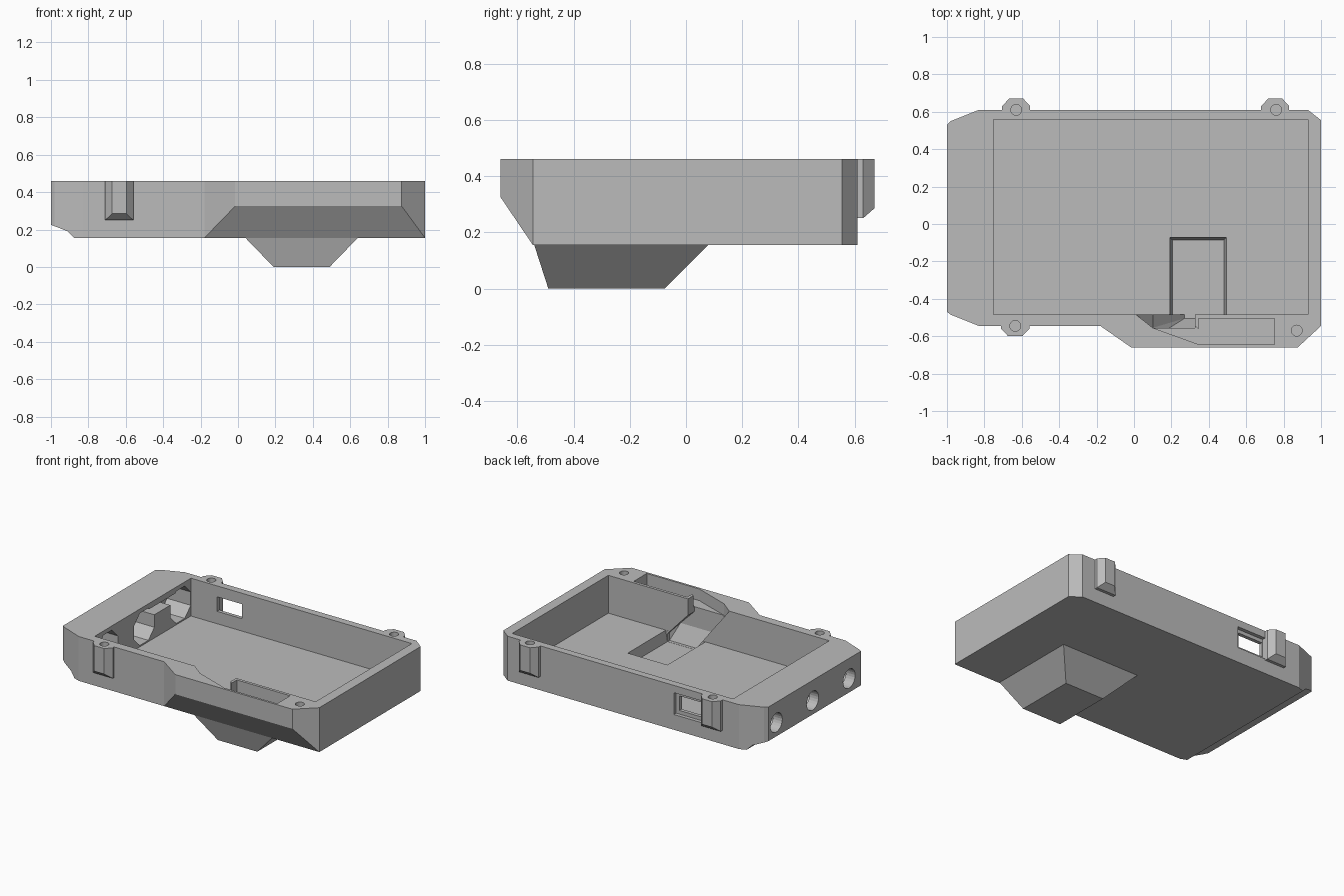
import bpy
import bmesh
from math import cos, sin, tau

cube = bpy.data.objects.get("Cube")
if cube:
    bpy.data.objects.remove(cube, do_unlink=True)

grey = bpy.data.materials.new("plain_grey")
grey.use_nodes = True
grey.diffuse_color = (0.5, 0.5, 0.5, 1)
grey.node_tree.nodes["Principled BSDF"].inputs["Base Color"].default_value = (0.5, 0.5, 0.5, 1)

TOP, BASE, FLOOR, ABOVE = 0.46, 0.155, 0.2, 0.6


def hull(name, points):
    """Convex solid around a few points."""
    bm = bmesh.new()
    for p in points:
        bm.verts.new(p)
    res = bmesh.ops.convex_hull(bm, input=bm.verts)
    loose = {v for v in res["geom_interior"] + res["geom_unused"]
             if isinstance(v, bmesh.types.BMVert)}
    bmesh.ops.delete(bm, geom=list(loose), context='VERTS')
    bmesh.ops.dissolve_limit(bm, angle_limit=0.01, verts=bm.verts, edges=bm.edges)
    bmesh.ops.recalc_face_normals(bm, faces=bm.faces)
    mesh = bpy.data.meshes.new(name)
    bm.to_mesh(mesh)
    bm.free()
    mesh.materials.append(grey)
    obj = bpy.data.objects.new(name, mesh)
    bpy.context.collection.objects.link(obj)
    return obj


def plate(name, outline, low, high):
    """Convex outline in plan, raised between two heights."""
    return hull(name, [(x, y, z) for x, y in outline for z in (low, high)])


def rect(x0, x1, y0, y1):
    return [(x0, y0), (x1, y0), (x1, y1), (x0, y1)]


def ring(r, n, turn=0.0):
    return [(r * cos(tau * (i + turn) / n), r * sin(tau * (i + turn) / n)) for i in range(n)]


def combine(target, tool, operation):
    """Apply a boolean and remove the tool."""
    mod = target.modifiers.new(tool.name, 'BOOLEAN')
    mod.operation, mod.solver, mod.object = operation, 'EXACT', tool
    with bpy.context.temp_override(object=target, active_object=target):
        bpy.ops.object.modifier_apply(modifier=mod.name)
    bpy.data.objects.remove(tool, do_unlink=True)


def boss(x, wall, side, reach):
    """Screw boss on a long wall, with chamfered corners and underside."""
    pts = []
    for dx, y in ((0.075, -0.03), (0.075, reach - 0.04), (0.038, reach)):
        low = 0.285 if y == reach else 0.25
        pts += [(x + s * dx, wall + side * y, z) for s in (-1, 1) for z in (low, TOP)]
    return hull("screw_boss", pts)


# Main block with clipped corners
case = plate("case_shell", [
    (-1, -0.47), (-0.98, -0.485), (-0.83, -0.545), (1, -0.545),
    (1, 0.555), (0.93, 0.61), (-0.83, 0.61), (-0.98, 0.55), (-1, 0.53)], BASE, TOP)

# Front bulge, sloping back to the base
bulge = [(x, y, z) for x in (-0.18, 1) for y in (-0.545, -0.52) for z in (BASE, TOP)]
bulge += [(x, -0.66, z) for x in (-0.015, 0.875) for z in (0.325, TOP)]

# Tapered foot under the base
foot = [(x, y, 0) for x, y in rect(0.19, 0.49, -0.49, -0.075)]
foot += [(x, y, BASE) for x, y in rect(0.04, 0.64, -0.54, 0.08)]
foot += [(x, y, 0.18) for x, y in rect(0.06, 0.62, -0.52, 0.06)]

for part in (hull("front_bulge", bulge), hull("foot", foot),
             boss(-0.63, 0.61, 1, 0.06), boss(0.755, 0.61, 1, 0.06),
             boss(-0.635, -0.545, -1, 0.055)):
    combine(case, part, 'UNION')

cutters = []

# Rounded-off lower left edge
cutters.append(hull("edge_cut", [
    (x, y, z) for x, z in ((-1.05, 0.245), (-0.91, 0.19), (-0.87, 0.15), (-1.05, 0.1))
    for y in (-0.8, 0.8)]))

# Main cavity
cutters.append(plate("cavity", rect(-0.75, 0.93, -0.485, 0.56), FLOOR, ABOVE))

# Recess in the floor
cutters.append(hull("floor_recess",
                    [(x, y, 0.125) for x, y in rect(0.205, 0.48, -0.484, -0.085)]
                    + [(x, y, 0.21) for x, y in rect(0.19, 0.495, -0.484, -0.07)]))

# Shallow pocket in the front bulge and its side branch
cutters.append(plate("front_pocket", rect(0.345, 0.75, -0.645, -0.505), 0.38, ABOVE))
cutters.append(plate("pocket_branch", [(0.1, -0.555), (0.35, -0.645), (0.36, -0.645),
                                       (0.36, -0.576), (0.32, -0.54), (0.1, -0.54)], 0.38, ABOVE))

# Slanted channel from the pocket down into the recess
mouth = [(0.01, -0.484), (0.1, -0.555), (0.325, -0.555), (0.325, -0.47), (0.01, -0.47)]
upper = [(x, y, z) for x, y in mouth for z in (TOP, ABOVE)]
upper += [(x, y, 0.344) for x, y in rect(0.1, 0.325, -0.555, -0.47)]
cutters.append(hull("channel_upper", upper))
lower = [(x, y, z) for x, z in ((0.1, 0.346), (0.27, 0.126), (0.479, 0.126),
                               (0.479, 0.18), (0.325, 0.346)) for y in (-0.505, -0.47)]
lower += [(x, -0.555, z) for x, z in ((0.1, 0.346), (0.19, 0.24), (0.43, 0.24), (0.325, 0.346))]
cutters.append(hull("channel_lower", lower))

# Three round ports in the left wall, with eight-sided seats inside
for y in (0.447, 0.052, -0.344):
    for name, shape, x0, x1 in (("port", ring(0.065, 24), -1.1, -0.7),
                                ("port_seat", ring(0.12, 8, 0.5), -0.93, -0.7)):
        cutters.append(hull(name, [(x, y + a, 0.32 + b) for a, b in shape for x in (x0, x1)]))
cutters.append(plate("port_link", rect(-0.85, -0.7, 0.052, 0.447), 0.36, 0.42))

# Window in the back wall with a wider outer recess
cutters.append(plate("window", rect(-0.55, -0.36, 0.5, 0.7), 0.285, 0.385))
cutters.append(plate("window_recess", rect(-0.5549, -0.335, 0.585, 0.7), 0.26, 0.41))

# Screw holes
for cx, cy in ((-0.63, 0.61), (0.76, 0.61), (-0.635, -0.545), (0.87, -0.57)):
    cutters.append(plate("screw_hole", [(cx + a, cy + b) for a, b in ring(0.029, 20)], 0.34, ABOVE))

for cutter in cutters:
    combine(case, cutter, 'DIFFERENCE')
